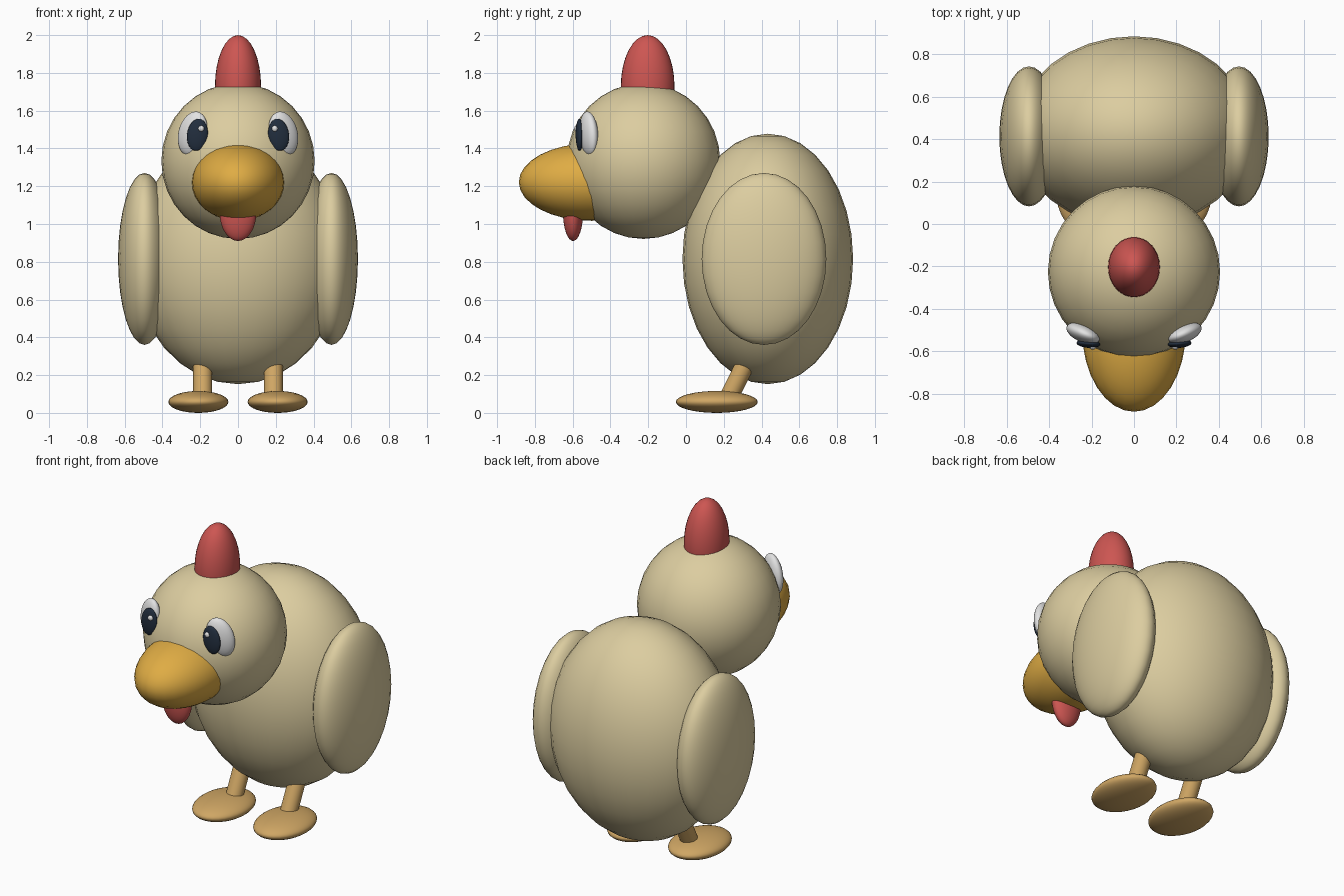
import bpy
from math import radians
from mathutils import Vector

if "Cube" in bpy.data.objects:
    bpy.data.objects.remove(bpy.data.objects["Cube"])


def material(name, rgb):
    """Flat material from 0-255 sRGB, stored as linear."""
    m = bpy.data.materials.new(name)
    lin = [((c / 255 + 0.055) / 1.055) ** 2.4 for c in rgb]
    m.diffuse_color = (*lin, 1)
    m.use_nodes = True
    m.node_tree.nodes["Principled BSDF"].inputs["Base Color"].default_value = m.diffuse_color
    return m


tan = material("tan feathers", (220, 205, 160))
red = material("comb red", (205, 86, 82))
yellow = material("beak yellow", (223, 172, 68))
brown = material("leg brown", (207, 166, 100))
white = material("eye white", (226, 226, 226))
dark = material("pupil navy", (34, 46, 62))


def finish(name, mat):
    ob = bpy.context.object
    ob.name = name
    ob.data.materials.append(mat)
    bpy.ops.object.shade_smooth_by_angle(angle=radians(40))
    return ob


def ellipsoid(name, mat, loc, radii, roll=0, yaw=0):
    bpy.ops.mesh.primitive_uv_sphere_add(
        segments=32, ring_count=16, radius=1, location=loc,
        rotation=(0, radians(roll), radians(yaw)))
    bpy.context.object.scale = radii
    return finish(name, mat)


def rod(name, mat, a, b, radius):
    a, b = Vector(a), Vector(b)
    d = b - a
    bpy.ops.mesh.primitive_cylinder_add(
        vertices=32, radius=radius, depth=d.length, location=(a + b) / 2,
        rotation=d.to_track_quat('Z', 'Y').to_euler())
    return finish(name, mat)


# Body, head and face
ellipsoid("body", tan, (0, 0.433, 0.815), (0.555, 0.452, 0.663))
ellipsoid("head", tan, (0, -0.225, 1.333), (0.406, 0.406, 0.412))
ellipsoid("comb", red, (0, -0.203, 1.73), (0.122, 0.142, 0.27))
ellipsoid("beak", yellow, (0, -0.5, 1.222), (0.245, 0.385, 0.205))
ellipsoid("wattle", red, (0, -0.598, 1.06), (0.097, 0.053, 0.15))

# Mirrored parts
for side, s in (("left", 1), ("right", -1)):
    ellipsoid(side + "_wing", tan, (s * 0.495, 0.413, 0.815), (0.14, 0.33, 0.455))
    # Eyes lean inward at the top and wrap round the head
    ellipsoid(side + "_eye", white, (s * 0.24, -0.515, 1.478),
              (0.08, 0.042, 0.12), roll=-s * 16, yaw=s * 23)
    ellipsoid(side + "_pupil", dark, (s * 0.215, -0.564, 1.472),
              (0.055, 0.02, 0.085), roll=-s * 8, yaw=s * 4)
    ellipsoid(side + "_eye_glint", white, (s * 0.195, -0.58, 1.505),
              (0.016, 0.012, 0.016))
    rod(side + "_leg", brown, (s * 0.187, 0.213, 0.055), (s * 0.187, 0.36, 0.35), 0.05)
    ellipsoid(side + "_foot", brown, (s * 0.21, 0.163, 0.058), (0.159, 0.217, 0.058))
